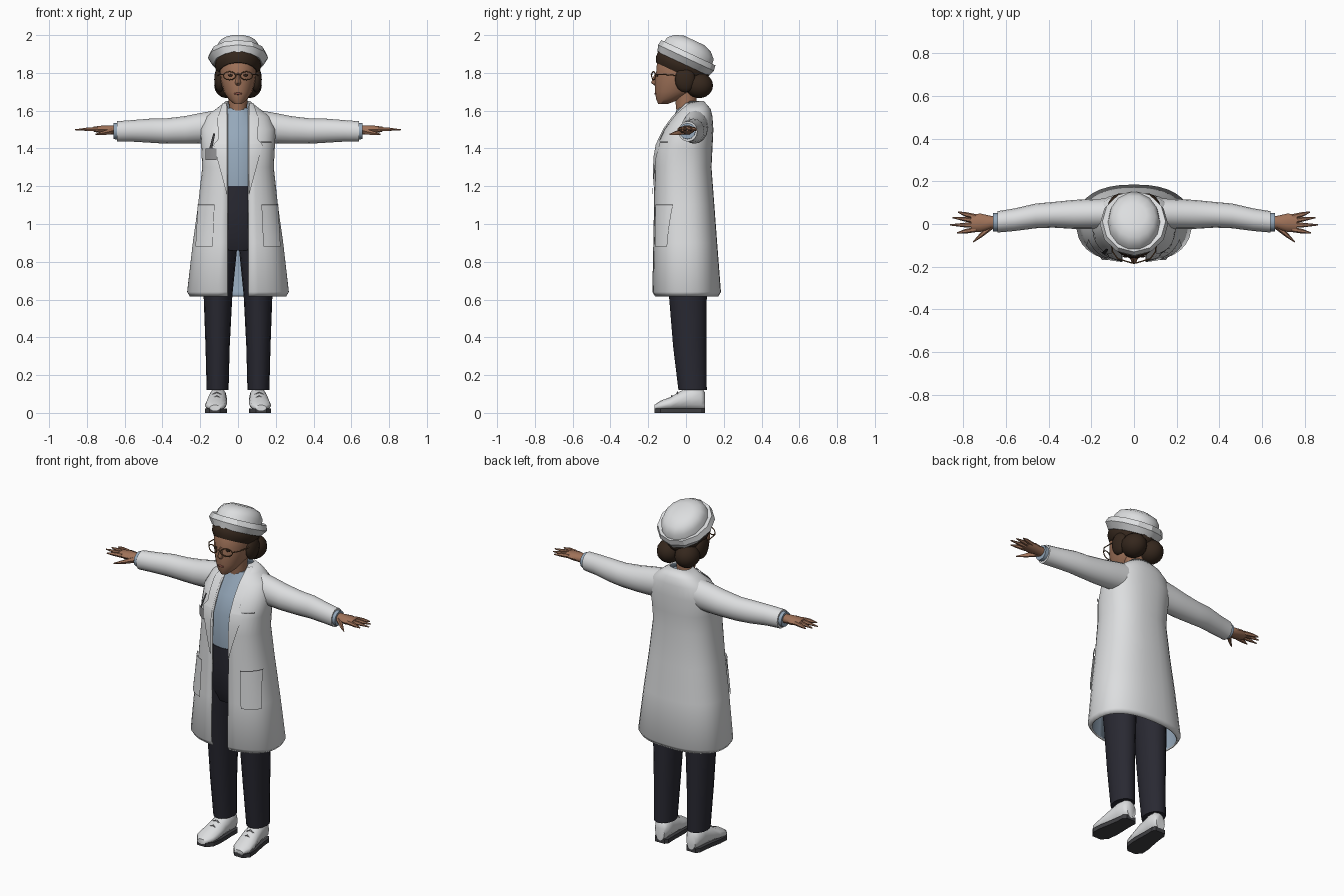
import bpy, bmesh, math
from mathutils import Matrix, Vector

cube = bpy.data.objects.get("Cube")
if cube:
    bpy.data.objects.remove(cube, do_unlink=True)


def material(name, r, g, b):
    m = bpy.data.materials.new(name)
    m.use_nodes = True
    m.diffuse_color = (r, g, b, 1)
    bsdf = m.node_tree.nodes["Principled BSDF"]
    bsdf.inputs["Base Color"].default_value = (r, g, b, 1)
    bsdf.inputs["Roughness"].default_value = 0.8
    return m


WHITE = material("coat white", 0.72, 0.73, 0.74)
BLUE = material("shirt blue", 0.3, 0.39, 0.49)
NAVY = material("trouser navy", 0.022, 0.022, 0.032)
SKIN = material("skin", 0.35, 0.17, 0.1)
HAIR = material("hair brown", 0.035, 0.02, 0.012)
SOLE = material("sole grey", 0.05, 0.05, 0.055)
FRAME = material("frame brown", 0.16, 0.08, 0.035)
GREY = material("badge grey", 0.3, 0.3, 0.31)
LIPS = material("lip red", 0.25, 0.08, 0.06)


def make(name, verts, faces, *mats, fix=True, angle=50):
    me = bpy.data.meshes.new(name)
    me.from_pydata(verts, [], faces)
    if fix:
        bm = bmesh.new()
        bm.from_mesh(me)
        bmesh.ops.recalc_face_normals(bm, faces=bm.faces)
        bm.to_mesh(me)
        bm.free()
    for m in mats:
        me.materials.append(m)
    ob = bpy.data.objects.new(name, me)
    bpy.context.collection.objects.link(ob)
    bpy.ops.object.select_all(action='DESELECT')
    ob.select_set(True)
    bpy.context.view_layer.objects.active = ob
    bpy.ops.object.shade_smooth_by_angle(angle=math.radians(angle))
    return ob


def grid_faces(rows, cols, wrap=False):
    return [(i * cols + j, i * cols + (j + 1) % cols,
             (i + 1) * cols + (j + 1) % cols, (i + 1) * cols + j)
            for i in range(rows - 1) for j in range(cols if wrap else cols - 1)]


def loft(name, rings, mat, frame=Matrix(), n=14, angle=50):
    """Rings are (distance, centre a, centre b, radius a, radius b)."""
    verts = [frame @ Vector((a + ra * math.cos(math.tau * j / n),
                             b + rb * math.sin(math.tau * j / n), t))
             for t, a, b, ra, rb in rings for j in range(n)]
    faces = grid_faces(len(rings), n, True)
    faces += [tuple(range(n)), tuple(range(len(verts) - n, len(verts)))]
    return make(name, verts, faces, mat, angle=angle)


def blob(name, centre, radii, mat, seg=14):
    rings = []
    for i in range(9):
        p = math.pi * (0.03 + 0.94 * i / 8)
        rings.append((centre[2] - radii[2] * math.cos(p), centre[0], centre[1],
                      radii[0] * math.sin(p), radii[1] * math.sin(p)))
    return loft(name, rings, mat, n=seg)


def axes(a, b, t, origin=(0, 0, 0)):
    m = Matrix((a, b, t)).transposed().to_4x4()
    m.translation = origin
    return m


def wire(name, points, radius, mat, cyclic=False):
    cu = bpy.data.curves.new(name, 'CURVE')
    cu.dimensions = '3D'
    cu.bevel_depth = radius
    cu.bevel_resolution = 1
    sp = cu.splines.new('POLY')
    sp.points.add(len(points) - 1)
    for p, co in zip(sp.points, points):
        p.co = (*co, 1)
    sp.use_cyclic_u = cyclic
    cu.materials.append(mat)
    bpy.context.collection.objects.link(bpy.data.objects.new(name, cu))


# Coat: height, half width, front y, back y
COAT = [(.615, .255, -.165, .17), (.64, .27, -.18, .185), (.9, .24, -.175, .165),
        (1.1, .212, -.172, .15), (1.3, .19, -.17, .135), (1.4, .195, -.165, .14),
        (1.5, .2, -.118, .145), (1.57, .17, -.068, .14), (1.61, .115, -.03, .13),
        (1.65, .065, 0, .095)]
POWER = 2.4


def coat_row(z):
    for lo, hi in zip(COAT, COAT[1:]):
        if z <= hi[0]:
            k = (z - lo[0]) / (hi[0] - lo[0])
            return [p + (q - p) * k for p, q in zip(lo, hi)]
    return COAT[-1]


def coat_angle(x, z):
    return math.asin(min(1, (x / coat_row(z)[1]) ** (POWER / 2)))


def coat_point(t, z, grow=0.0):
    _, rx, front, back = coat_row(z)
    bend = lambda v: math.copysign(abs(v) ** (2 / POWER), v)
    return Vector(((rx + grow) * bend(math.sin(t)),
                   (front + back) / 2 - ((back - front) / 2 + grow) * bend(math.cos(t)), z))


cols = 33
verts = []
for z, *_ in COAT:
    t0 = coat_angle(.055, z)
    verts += [coat_point(t0 + (math.tau - 2 * t0) * j / (cols - 1), z) for j in range(cols)]
coat = make("coat_body", verts, grid_faces(len(COAT), cols), WHITE, BLUE, fix=False, angle=60)
shell = coat.modifiers.new("thickness", 'SOLIDIFY')
shell.thickness = 0.01
shell.offset = -1
shell.material_offset = 1


def coat_strip(name, side, rows, mat, grow=0.008):
    """Thin piece lying on the coat; rows are (height, inner x, outer x)."""
    n, steps, pts = 6, 4, []
    fine = [[p + (q - p) * k / steps for p, q in zip(a, b)]
            for a, b in zip(rows, rows[1:]) for k in range(steps)] + [list(rows[-1])]
    for z, x0, x1 in fine:
        t0, t1 = coat_angle(x0, z), coat_angle(x1, z)
        for j in range(n):
            p = coat_point(t0 + (t1 - t0) * j / (n - 1), z, grow)
            pts.append((p.x * side, p.y, p.z))
    faces = grid_faces(len(fine), n)
    make(name, pts, faces if side > 0 else [f[::-1] for f in faces], mat, fix=False)


# Shirt, neck and hips
loft("shirt", [(1.19, 0, -.01, .15, .14), (1.4, 0, -.01, .16, .145), (1.5, 0, .005, .15, .115),
               (1.57, 0, .01, .1, .075), (1.615, 0, .015, .062, .06)], BLUE, n=20)
loft("neck", [(1.56, 0, .005, .05, .05), (1.62, 0, 0, .048, .055), (1.72, 0, 0, .055, .06)], SKIN)
loft("trouser_top", [(.86, 0, -.01, .13, .1), (.93, 0, -.012, .185, .125),
                     (1.08, 0, -.012, .18, .14), (1.2, 0, -.012, .155, .141)], NAVY, n=20)

# Limbs, repeated on both sides
for side, label in ((1, "left"), (-1, "right")):
    flip = Matrix.Diagonal((side, 1, 1, 1))
    along_x = flip @ axes((0, 1, 0), (0, 0, 1), (1, 0, 0))
    along_y = flip @ axes((1, 0, 0), (0, 0, 1), (0, 1, 0))

    loft(label + "_trouser_leg", [(.12, .108, .035, .058, .075), (.35, .108, .02, .064, .088),
         (.62, .106, .01, .076, .1), (.8, .1, -.004, .088, .11), (.94, .09, -.01, .092, .118)],
         NAVY, flip, 16)
    loft(label + "_sleeve", [(.1, .05, 1.52, .07, .085), (.2, .047, 1.507, .07, .08),
         (.28, .045, 1.498, .068, .073), (.38, .043, 1.492, .06, .067),
         (.46, .038, 1.494, .058, .064), (.56, .02, 1.493, .053, .057),
         (.64, .01, 1.49, .05, .054)], WHITE, along_x, 16, 60)
    loft(label + "_shirt_cuff", [(.6, .01, 1.49, .042, .043), (.66, .008, 1.492, .043, .043)],
         BLUE, along_x, 12)

    # Hand with tapering fingers
    loft(label + "_palm", [(.62, .008, 1.495, .028, .027), (.67, .008, 1.498, .03, .025),
         (.72, .006, 1.5, .043, .022), (.765, .004, 1.502, .04, .014)], SKIN, along_x, 10)
    for i, (tip, y) in enumerate(((.83, -.042), (.862, -.004), (.85, .03), (.825, .056))):
        base = -.026 + i * .02
        loft(f"{label}_finger_{i + 1}", [(.74, base, 1.502, .012, .013),
             (.79, (base + y) / 2, 1.502, .011, .011), (tip, y, 1.499, .003, .003)],
             SKIN, along_x, 6)
    loft(label + "_thumb", [(.66, -.002, 1.494, .02, .02), (.71, -.045, 1.482, .015, .013),
         (.755, -.085, 1.475, .003, .003)], SKIN, along_x, 6)

    # Shoe with a flat sole and laces
    shoe = [(-.168, .122, .028, .042), (-.135, .12, .055, .064), (-.08, .115, .057, .085),
            (-.03, .11, .052, .115), (.03, .106, .046, .14), (.08, .103, .045, .135),
            (.1, .102, .03, .11)]
    loft(label + "_shoe", [(y, x, (top + .012) / 2, w, (top - .012) / 2)
                           for y, x, w, top in shoe], WHITE, along_y, 12)
    outline = [(x - w, y) for y, x, w, _ in shoe] + [(x + w, y) for y, x, w, _ in shoe[::-1]]
    n = len(outline)
    make(label + "_sole", [(x * side, y, z) for z in (0, .024) for x, y in outline],
         grid_faces(2, n, True) + [tuple(range(n)), tuple(range(n, 2 * n))], SOLE, angle=30)
    for y, top in ((-.075, .09), (-.045, .109)):
        wire(f"{label}_lace", [(side * .085, y, top - .014), (side * .112, y, top),
                               (side * .14, y, top - .014)], .004, GREY)

    # Coat details
    coat_strip(label + "_lapel", side, [(1.16, .055, .058), (1.42, .055, .125),
               (1.45, .055, .1), (1.56, .055, .105), (1.64, .055, .074)], WHITE)
    coat_strip(label + "_hip_pocket", side, [(.88, .13, .218), (1.1, .12, .205)], WHITE)
    coat_strip(label + "_pocket_edge", side, [(1.097, .12, .205), (1.103, .12, .205)], GREY, .0095)

    # Hair at the nape and temples
    blob(label + "_hair_roll", (side * .058, .07, 1.733), (.068, .075, .067), HAIR)
    blob(label + "_temple_hair", (side * .098, -.005, 1.765), (.028, .055, .068), HAIR)

    # Eyes and spectacles
    blob(label + "_eye", (side * .04, -.152, 1.787), (.014, .005, .006), HAIR, 8)
    wire(label + "_lens_frame", [(side * (.045 + .032 * math.cos(a)), -.172 + .01 * math.cos(a),
         1.785 + .022 * math.sin(a)) for a in (math.tau * k / 12 for k in range(12))],
         .003, FRAME, True)
    wire(label + "_temple_arm", [(side * .077, -.162, 1.79), (side * .1, -.13, 1.792),
                                 (side * .108, -.03, 1.785)], .003, FRAME)

wire("spectacle_bridge", [(-.013, -.182, 1.788), (0, -.184, 1.793), (.013, -.182, 1.788)], .003, FRAME)
coat_strip("name_badge", -1, [(1.34, .11, .165), (1.4, .11, .165)], GREY)
coat_strip("badge_clip", -1, [(1.4, .13, .145), (1.48, .115, .125)], SOLE, .0095)
coat_strip("chest_pocket_edge", 1, [(1.43, .115, .17), (1.438, .115, .17)], GREY)

# Head
loft("head", [(1.635, 0, -.122, .02, .025), (1.66, 0, -.095, .05, .064), (1.7, 0, -.06, .076, .105),
              (1.76, 0, -.043, .093, .122), (1.8, 0, -.04, .098, .12), (1.86, 0, -.035, .1, .12),
              (1.91, 0, -.02, .085, .1)], SKIN, n=18)
loft("nose", [(1.733, 0, -.158, .01, .008), (1.747, 0, -.164, .017, .021),
              (1.77, 0, -.16, .011, .017), (1.8, 0, -.153, .008, .01)], SKIN, n=8)
blob("mouth", (0, -.161, 1.69), (.022, .006, .006), LIPS, 8)

# Hair cap and hat share a frame tilted back
tilt = math.radians(25)
tilted = axes((1, 0, 0), (0, math.cos(tilt), -math.sin(tilt)),
              (0, math.sin(tilt), math.cos(tilt)), (0, -.015, 1.848))
loft("hair_cap", [(-.055, 0, 0, .102, .135), (-.03, 0, 0, .119, .148),
                  (0, 0, 0, .122, .15), (.02, 0, 0, .115, .14)], HAIR, tilted, 18)
loft("hat_band", [(0, 0, 0, .13, .15), (.035, 0, 0, .16, .163), (.065, 0, 0, .148, .158),
                  (.06, 0, 0, .125, .145)], WHITE, tilted, 12, 30)
loft("hat_crown", [(.04, 0, 0, .125, .148), (.09, 0, 0, .118, .14), (.12, 0, 0, .1, .108),
                   (.137, 0, 0, .06, .06)], WHITE, tilted, 14, 40)
